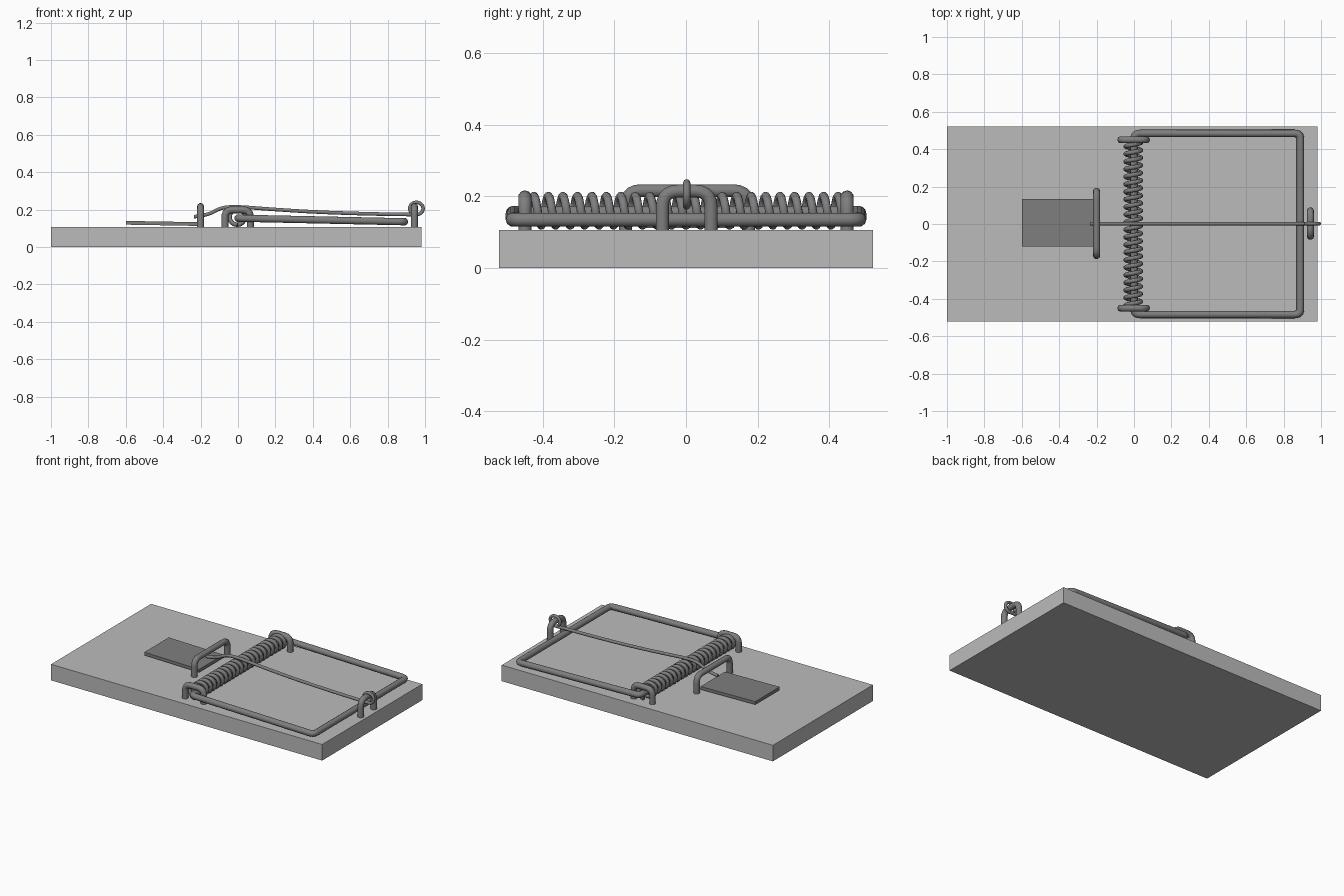
import bpy
import math
from mathutils import Vector

cube = bpy.data.objects.get("Cube")
if cube:
    bpy.data.objects.remove(cube, do_unlink=True)


def make_material(name, value):
    mat = bpy.data.materials.new(name)
    mat.use_nodes = True
    colour = (value, value, value, 1)
    mat.diffuse_color = colour
    mat.node_tree.nodes["Principled BSDF"].inputs["Base Color"].default_value = colour
    return mat


board_grey = make_material("light grey board", 0.5)
metal_grey = make_material("dark grey metal", 0.21)


def box(name, centre, size, mat, tilt=0):
    bpy.ops.mesh.primitive_cube_add(size=1, location=centre, rotation=(0, tilt, 0))
    obj = bpy.context.object
    obj.name = name
    obj.scale = size
    obj.data.materials.append(mat)
    return obj


def rounded(points, radius, closed=False, steps=5):
    """Replace each corner of a path with a small arc."""
    pts = [Vector(p) for p in points]
    n = len(pts)
    path = []
    for i, p in enumerate(pts):
        if not closed and i in (0, n - 1):
            path.append(p)
            continue
        a = p + (pts[i - 1] - p).normalized() * radius
        b = p + (pts[(i + 1) % n] - p).normalized() * radius
        for s in range(steps + 1):
            t = s / steps
            path.append(a * (1 - t) ** 2 + p * 2 * t * (1 - t) + b * t * t)
    return path


def wire(name, path, thickness, closed=False, kind="POLY"):
    """Sweep a round wire along a path and turn it into a mesh."""
    curve = bpy.data.curves.new(name, "CURVE")
    curve.dimensions = "3D"
    curve.bevel_depth = thickness
    curve.bevel_resolution = 3
    curve.use_fill_caps = True
    spline = curve.splines.new(kind)
    spline.points.add(len(path) - 1)
    for point, co in zip(spline.points, path):
        point.co = (*co, 1)
    spline.use_cyclic_u = closed
    if kind == "NURBS":
        spline.use_endpoint_u = True
        spline.order_u = 3
        spline.resolution_u = 6
    obj = bpy.data.objects.new(name, curve)
    bpy.context.collection.objects.link(obj)
    bpy.ops.object.select_all(action="DESELECT")
    obj.select_set(True)
    bpy.context.view_layer.objects.active = obj
    bpy.ops.object.convert(target="MESH")
    obj = bpy.context.object
    obj.data.materials.clear()
    obj.data.materials.append(metal_grey)
    bpy.ops.object.shade_smooth_by_angle(angle=math.radians(50))
    return obj


def staple(name, centre, half, top, axis, thickness, corner):
    """An upside-down U of wire whose legs sink into the board."""
    c = Vector(centre)
    path = [c - axis * half, c - axis * half + Vector((0, 0, top)),
            c + axis * half + Vector((0, 0, top)), c + axis * half]
    return wire(name, rounded(path, corner), thickness)


X = Vector((1, 0, 0))
Y = Vector((0, 1, 0))
SINK = 0.08

# Board and bait plate
box("board", (-0.01, 0, 0.053), (1.98, 1.044, 0.106), board_grey)
box("bait_plate", (-0.4, 0.007, 0.126), (0.4, 0.255, 0.02), metal_grey, 0.0175)

# Staples holding the spring, the catch and the arm
for side, label in ((1, "back"), (-1, "front")):
    staple(label + "_spring_staple", (-0.002, side * 0.45, SINK), 0.068,
           0.198 - SINK, X, 0.019, 0.04)
staple("catch_hoop", (-0.2, 0.003, SINK), 0.172, 0.216 - SINK, Y, 0.019, 0.045)
staple("arm_staple", (0.943, 0.002, SINK), 0.068, 0.215 - SINK, Y, 0.019, 0.045)

# Coil spring
turns, per_turn, half_length = 22, 16, 0.445
coil = []
for i in range(turns * per_turn + 1):
    a = 2 * math.pi * i / per_turn
    y = -half_length + 2 * half_length * i / (turns * per_turn)
    coil.append((-0.004 - 0.041 * math.sin(a), y, 0.16 - 0.041 * math.cos(a)))
wire("spring", coil, 0.012)

# Striking bar, a closed loop whose near side runs through the spring
bar = [(0, -0.484, 0.154), (0.89, -0.484, 0.135),
       (0.89, 0.484, 0.135), (0, 0.484, 0.154)]
wire("striking_bar", rounded(bar, 0.03, True), 0.02, True)

# Holding arm with a ring hooked round its staple
arm = [(-0.235, 0.162), (-0.16, 0.17), (-0.09, 0.212), (0, 0.216), (0.12, 0.206),
       (0.4, 0.187), (0.7, 0.177), (0.9, 0.174)]
ring = []
for i in range(17):
    a = math.radians(-95 + 320 * i / 16)
    ring.append((0.954 + 0.036 * math.cos(a), 0.206 + 0.033 * math.sin(a)))
wire("holding_arm", [(x, 0.002, z) for x, z in arm + ring], 0.01, kind="NURBS")
